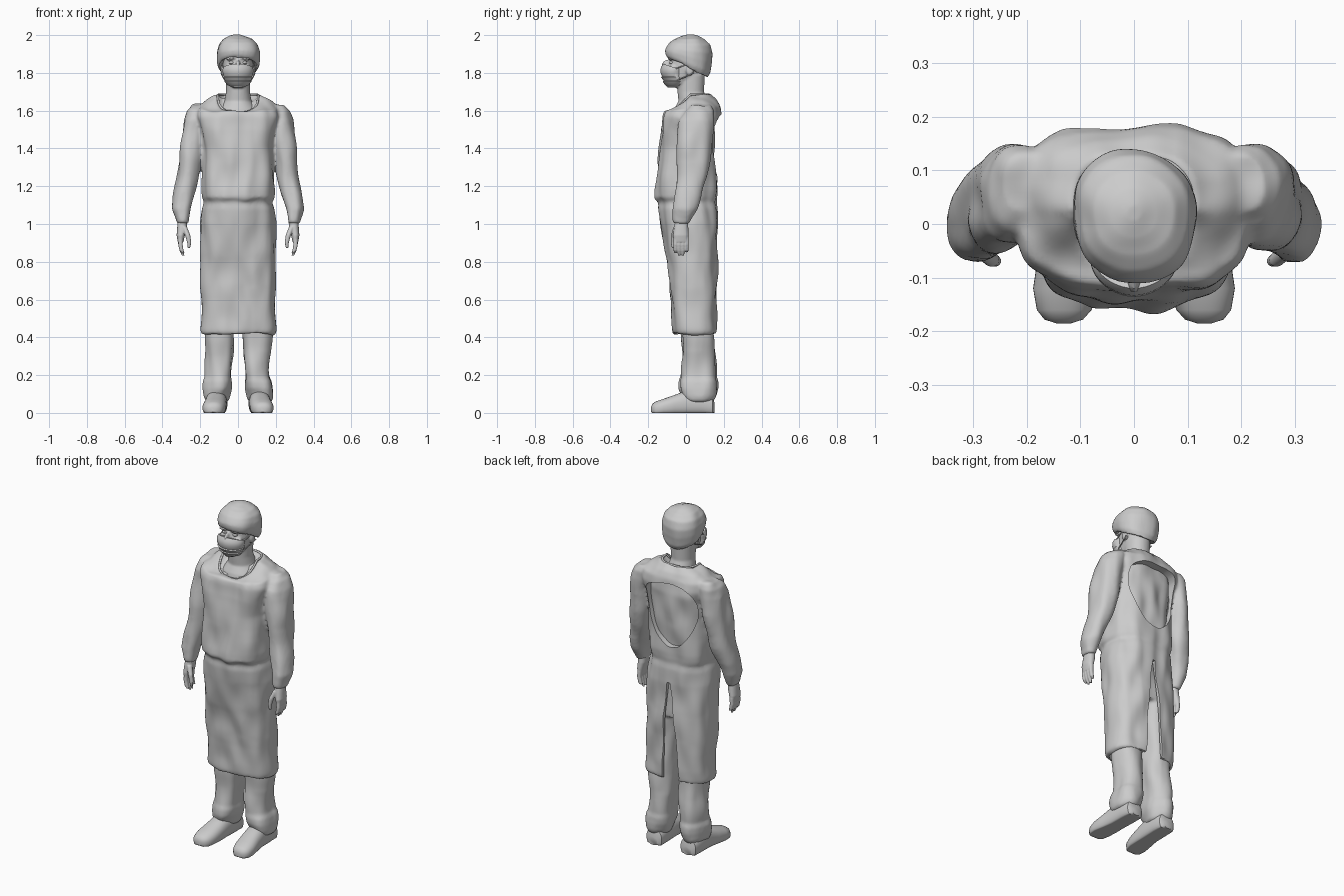
import bpy, bmesh, math
from mathutils import Vector, noise, Matrix


def finish(name, bm, angle=40):
    bmesh.ops.recalc_face_normals(bm, faces=bm.faces)
    me = bpy.data.meshes.new(name)
    bm.to_mesh(me)
    bm.free()
    ob = bpy.data.objects.new(name, me)
    bpy.context.collection.objects.link(ob)
    smooth(ob, angle)
    return ob


def select(obs):
    bpy.ops.object.select_all(action='DESELECT')
    for o in obs:
        o.select_set(True)
    bpy.context.view_layer.objects.active = obs[0]


def smooth(ob, angle=40):
    select([ob])
    bpy.ops.object.shade_smooth_by_angle(angle=math.radians(angle))


# ring = (z, centre x, half width, front y, back y, front lift, back lift)
def loft(name, rings, e=2.3, side=1, n=40, grow=0.0):
    bm = bmesh.new()
    loops = []
    for r in rings:
        z, cx, rx, f, b, df, db = tuple(r) + (0,) * (7 - len(r))
        rx, f, b = rx + grow, f - grow, b + grow
        cy, ry = (f + b) / 2, (b - f) / 2
        loop = []
        for i in range(n):
            t = 2 * math.pi * i / n
            c, s = math.cos(t), math.sin(t)
            c = math.copysign(abs(c) ** (2 / e), c)
            s = math.copysign(abs(s) ** (2 / e), s)
            lift = df * max(0, -s) + db * max(0, s)
            loop.append(bm.verts.new((side * cx + rx * c, cy + ry * s, z + lift)))
        loops.append(loop)
    for a, b in zip(loops, loops[1:]):
        for i in range(n):
            j = (i + 1) % n
            bm.faces.new((a[i], a[j], b[j], b[i]))
    bm.faces.new(loops[0])
    bm.faces.new(loops[-1])
    return finish(name, bm)


def ball(name, loc, scale, rot=0):
    bm = bmesh.new()
    bmesh.ops.create_uvsphere(bm, u_segments=20, v_segments=12, radius=1)
    m = Matrix.Translation(loc) @ Matrix.Rotation(rot, 4, 'Y') @ Matrix.Diagonal((*scale, 1))
    bmesh.ops.transform(bm, matrix=m, verts=bm.verts)
    return finish(name, bm)


def prism(name, outline, y0, y1):
    bm = bmesh.new()
    a = [bm.verts.new((x, y0, z)) for x, z in outline]
    b = [bm.verts.new((x, y1, z)) for x, z in outline]
    bm.faces.new(a)
    bm.faces.new(b)
    for i in range(len(a)):
        j = (i + 1) % len(a)
        bm.faces.new((a[i], a[j], b[j], b[i]))
    return finish(name, bm)


def apply(ob, kind, **props):
    m = ob.modifiers.new(kind, kind)
    for k, v in props.items():
        setattr(m, k, v)
    select([ob])
    bpy.ops.object.modifier_apply(modifier=m.name)


def blend(name, obs, voxel, rounds, wrinkle=0.0):
    select(obs)
    bpy.ops.object.join()
    ob = obs[0]
    ob.name = name
    apply(ob, 'REMESH', mode='VOXEL', voxel_size=voxel)
    apply(ob, 'SMOOTH', factor=0.5, iterations=rounds)
    if wrinkle:
        moves = [v.normal * wrinkle * noise.noise(Vector((v.co.x * 13, v.co.y * 13, v.co.z * 6)))
                 for v in ob.data.vertices]
        for v, d in zip(ob.data.vertices, moves):
            v.co += d
    smooth(ob)
    return ob


def cut(ob, cutter):
    apply(ob, 'BOOLEAN', operation='DIFFERENCE', object=cutter, solver='EXACT')
    bpy.data.objects.remove(cutter)


def cord(name, pts, r, closed=False):
    cu = bpy.data.curves.new(name, 'CURVE')
    cu.dimensions = '3D'
    cu.bevel_depth = r
    cu.bevel_resolution = 2
    sp = cu.splines.new('POLY')
    sp.points.add(len(pts) - 1)
    for p, c in zip(sp.points, pts):
        p.co = (*c, 1)
    sp.use_cyclic_u = closed
    ob = bpy.data.objects.new(name, cu)
    bpy.context.collection.objects.link(ob)


# Gown: long skirt, bloused waist, shoulders and sleeves merged into one cloth
skirt = [(.42, 0, .193, -.066, .158), (.44, 0, .197, -.07, .16), (.6, 0, .199, -.078, .163),
         (.8, 0, .197, -.1, .166), (1.0, 0, .193, -.13, .166)]
bodice = [(1.08, 0, .185, -.14, .163), (1.115, 0, .174, -.138, .158), (1.14, 0, .187, -.16, .162),
          (1.18, 0, .19, -.158, .166), (1.28, 0, .184, -.148, .168), (1.4, 0, .184, -.138, .17),
          (1.5, 0, .2, -.133, .177), (1.57, 0, .222, -.122, .184), (1.62, 0, .213, -.112, .178, -.025),
          (1.657, 0, .165, -.095, .158, -.06), (1.69, 0, .115, -.08, .128, -.095),
          (1.665, 0, .09, -.06, .11, -.085)]
sleeve = [(1.63, .2, .045, .02, .13), (1.6, .217, .057, -.01, .15), (1.55, .227, .063, -.035, .153),
          (1.45, .237, .064, -.045, .145), (1.35, .252, .06, -.05, .13), (1.25, .268, .058, -.056, .11),
          (1.15, .286, .056, -.066, .082), (1.08, .298, .049, -.077, .058), (1.03, .294, .037, -.076, .032),
          (1.0, .292, .033, -.07, .018)]
gown = blend("gown", [loft("torso", skirt + bodice, 2.9, n=64)] +
             [loft("sleeve", sleeve, 2.2, s) for s in (1, -1)], .009, 5, .014)
# hollow skirt, back slit and open back
cut(gown, loft("skirt_hollow", [(.3,) + skirt[0][1:]] + skirt[:-1] + [(1.03, 0, .185, -.125, .16)], 2.9, grow=-.014))
cut(gown, prism("slit", [(-.008, 1.0), (.008, 1.0), (.03, .8), (.05, .3), (-.075, .3), (-.045, .7)], .08, .3))
corners = [(.15, 1.56), (.02, 1.6), (-.145, 1.585), (-.17, 1.48), (-.155, 1.35),
           (-.08, 1.23), (0, 1.205), (.08, 1.26), (.14, 1.38), (.16, 1.48)]
for _ in range(3):  # round the outline by corner cutting
    pairs = list(zip(corners, corners[1:] + corners[:1]))
    corners = [(a[0] + (b[0] - a[0]) * t, a[1] + (b[1] - a[1]) * t) for a, b in pairs for t in (.25, .75)]
cut(gown, prism("back_opening", corners, .095, .3))
smooth(gown)

# Shirt seen through the open back
back = loft("shirt", [(1.12, 0, .15, -.08, .135), (1.25, 0, .165, -.08, .14), (1.4, 0, .175, -.08, .145),
                      (1.52, 0, .185, -.08, .152), (1.6, 0, .17, -.06, .14)], 2.5)
blend("shirt", [back], .012, 2, .018)

# Neckline hem
hem = []
for i in range(48):
    t = 2 * math.pi * i / 48
    c, s = math.cos(t), math.sin(t)
    c, s = [math.copysign(abs(k) ** .75, k) for k in (c, s)]
    hem.append((.107 * c, .024 + .1 * s, 1.684 - .095 * max(0, -s)))
cord("neckline_hem", hem, .006, True)

# Trousers and hips
hips = loft("hips", [(.78, 0, .16, -.07, .135), (.9, 0, .17, -.085, .145), (1.08, 0, .16, -.09, .14)], 2.6)
leg = [(.065, .115, .058, -.005, .145), (.09, .115, .066, -.02, .16), (.13, .11, .073, -.036, .168),
       (.165, .107, .073, -.035, .166), (.19, .103, .067, -.027, .156), (.3, .098, .073, -.02, .152),
       (.42, .099, .075, -.02, .145), (.6, .095, .078, -.03, .14), (.85, .088, .085, -.07, .138)]
blend("trousers", [hips] + [loft("leg", leg, 2.3, s) for s in (1, -1)], .009, 3, .014)

# Shoes: lofted heel to toe, then laid down and flattened at the sole
shoe = [(-.152, .112, .03, .0, .05), (-.14, .112, .05, -.02, .09), (-.08, .113, .057, -.02, .12),
        (0, .115, .056, -.02, .118), (.06, .12, .059, -.02, .095), (.12, .127, .061, -.02, .074),
        (.16, .13, .051, -.02, .06), (.178, .131, .036, -.01, .048), (.185, .131, .014, .005, .03)]
for s, word in ((1, "left"), (-1, "right")):
    ob = loft(word + "_shoe", shoe, 2.3, s)
    for v in ob.data.vertices:
        v.co = (v.co.x, -v.co.z, max(0, v.co.y))
    smooth(ob, 50)

# Gloved hands
palm = [(1.03, .292, .025, -.055, .008), (.98, .296, .026, -.064, .012), (.94, .303, .022, -.069, .014),
        (.905, .304, .015, -.066, .011)]
thumb = [(.985, .284, .014, -.066, -.035), (.94, .266, .014, -.08, -.052), (.9, .258, .011, -.08, -.058),
         (.872, .26, .007, -.075, -.062)]
for s, word in ((1, "left"), (-1, "right")):
    parts = [loft("palm", palm, 2.3, s), loft("thumb", thumb, 2, s, 16)]
    for i, tip in enumerate((.845, .832, .832, .85)):
        y = -.056 + .02 * i
        parts.append(loft("finger", [(.93, .304, .012, y - .011, y + .011), (.89, .305, .012, y - .011, y + .011),
                                     (.86, .299, .011, y - .01, y + .01), (tip, .29, .007, y - .006, y + .006)],
                          2, s, 16))
    blend(word + "_hand", parts, .004, 2)

# Head and neck with brow, nose bridge and eye hollows
skull = [(1.722, 0, .03, -.1, -.03), (1.745, 0, .055, -.11, .04), (1.78, 0, .07, -.106, .08),
         (1.83, 0, .079, -.096, .11), (1.865, 0, .08, -.088, .115), (1.9, 0, .082, -.092, .115),
         (1.95, 0, .06, -.06, .09)]
neck = [(1.56, 0, .13, -.075, .14), (1.61, 0, .1, -.062, .125), (1.65, 0, .072, -.04, .115),
        (1.7, 0, .063, -.045, .095), (1.79, 0, .066, -.05, .1)]
face = [loft("skull", skull, 2.1), loft("neck", neck, 2.1),
        ball("nose", (0, -.1, 1.835), (.013, .03, .035))]
for s in (1, -1):
    face.append(ball("brow", (s * .035, -.08, 1.878), (.032, .018, .009), s * .15))
    face.append(ball("cheek", (s * .045, -.068, 1.825), (.026, .02, .018)))
    face.append(ball("ear", (s * .082, .02, 1.815), (.01, .022, .032)))
    ball("eye", (s * .033, -.074, 1.855), (.015, .014, .009))
blend("head", face, .006, 3)

# Face mask with pleats, ending in a nose ridge
mask = [(1.728, 0, .04, -.098, -.03), (1.735, 0, .056, -.11, -.01), (1.755, 0, .072, -.124, .0),
        (1.759, 0, .069, -.119, .0), (1.778, 0, .078, -.132, .0), (1.782, 0, .075, -.126, .0),
        (1.803, 0, .081, -.136, .0), (1.82, 0, .081, -.133, .0, .01), (1.828, 0, .077, -.12, .0, .02),
        (1.825, 0, .07, -.1, -.01, .015)]
loft("face_mask", mask, 1.85)
for s in (1, -1):
    cord("mask_strap_top", [(s * .076, -.06, 1.82), (s * .083, -.01, 1.84), (s * .09, .03, 1.86)], .003)
    cord("mask_strap_low", [(s * .07, -.05, 1.76), (s * .081, .0, 1.78), (s * .09, .04, 1.8)], .003)

# Puffy cap with a raised front edge
cap = [(1.845, 0, .083, -.08, .095, .045, -.055), (1.832, 0, .1, -.098, .115, .05, -.06),
       (1.85, 0, .11, -.107, .131, .05, -.05), (1.885, 0, .115, -.108, .138, .035, -.03),
       (1.915, 0, .114, -.1, .139, .02, -.01), (1.95, 0, .103, -.086, .128, .008), (1.98, 0, .077, -.06, .1),
       (1.994, 0, .048, -.03, .07), (2.002, 0, .015, .005, .035)]
blend("cap", [loft("cap", cap, 2.2)], .007, 3, .009)
